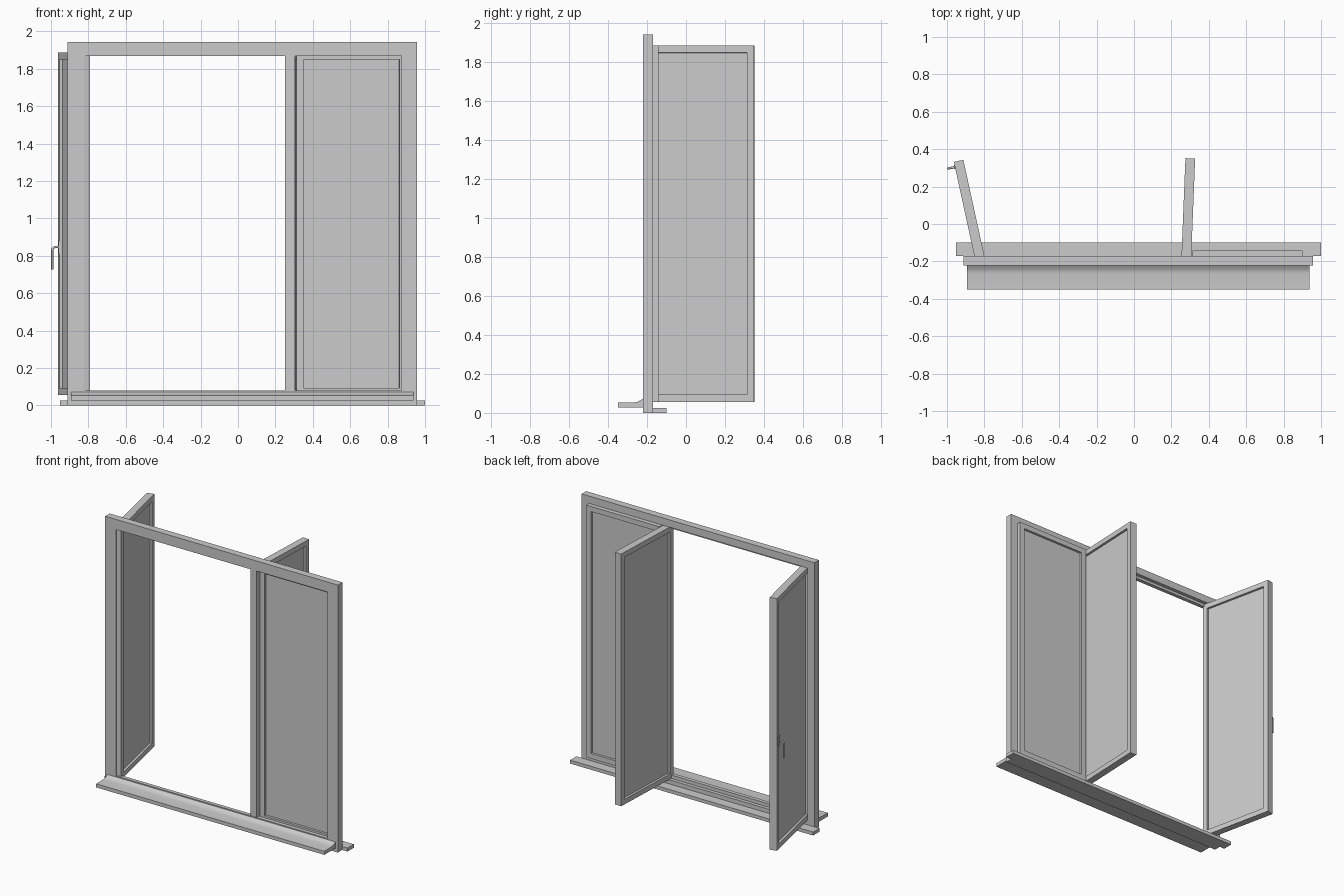
import bpy, bmesh, math
from mathutils import Matrix, Vector

if "Cube" in bpy.data.objects:
    bpy.data.objects.remove(bpy.data.objects["Cube"])

T = 0.052            # leaf thickness
Z0, Z1 = 0.056, 1.887  # leaf bottom and top

grey = bpy.data.materials.new("light_grey")
grey.diffuse_color = (0.6, 0.6, 0.6, 1)
grey.use_nodes = True
grey.node_tree.nodes["Principled BSDF"].inputs["Base Color"].default_value = grey.diffuse_color


def finish(name, bm, matrix=None):
    bmesh.ops.recalc_face_normals(bm, faces=bm.faces[:])
    me = bpy.data.meshes.new(name)
    bm.to_mesh(me)
    bm.free()
    me.materials.append(grey)
    ob = bpy.data.objects.new(name, me)
    bpy.context.collection.objects.link(ob)
    if matrix:
        ob.matrix_world = matrix
    return ob


def box_bm(lo, hi):
    lo, hi = Vector(lo), Vector(hi)
    bm = bmesh.new()
    bmesh.ops.create_cube(bm, size=1)
    for v in bm.verts:
        v.co = [(lo[i] + hi[i]) / 2 + v.co[i] * (hi[i] - lo[i]) for i in range(3)]
    bm.normal_update()
    return bm


def placed(x, y, degrees):
    return Matrix.Translation((x, y, 0)) @ Matrix.Rotation(math.radians(degrees), 4, 'Z')


def leaf(name, width, matrix):
    """Door leaf: slab with a recessed panel on both faces."""
    bm = box_bm((0, 0, Z0), (width, T, Z1))
    for f in [f for f in bm.faces if abs(f.normal.y) > 0.9]:
        bmesh.ops.inset_region(bm, faces=[f], thickness=0.053)
        bmesh.ops.inset_region(bm, faces=[f], thickness=0.001, depth=-0.016)
    return finish(name, bm, matrix)


# Outer frame: rebated section swept around a rectangle
# each ring: x min, x max, z min, z max, y
rings = [(-0.912, 0.957, 0.0, 1.942, -0.222),
         (-0.912, 0.957, 0.0, 1.942, -0.170),
         (-0.856, 0.902, 0.055, 1.889, -0.170),
         (-0.856, 0.902, 0.055, 1.889, -0.195),
         (-0.826, 0.874, 0.080, 1.869, -0.195),
         (-0.826, 0.874, 0.080, 1.869, -0.222)]
bm = bmesh.new()
loops = [[bm.verts.new(c) for c in ((a, y, c0), (b, y, c0), (b, y, c1), (a, y, c1))]
         for a, b, c0, c1, y in rings]
for i, r in enumerate(loops):
    s = loops[(i + 1) % len(loops)]
    for k in range(4):
        n = (k + 1) % 4
        bm.faces.new((r[k], r[n], s[n], s[k]))
finish("outer_frame", bm)

# Inside ledge
finish("inner_ledge", box_bm((-0.952, -0.172, 0), (1.0, -0.099, 0.025)))

# Outside sill with a curved upstand
profile = [(-0.35, 0.027), (-0.35, 0.053), (-0.265, 0.054), (-0.252, 0.056),
           (-0.240, 0.061), (-0.230, 0.067), (-0.221, 0.073), (-0.221, 0.027)]
bm = bmesh.new()
ends = [[bm.verts.new((x, y, z)) for y, z in profile] for x in (-0.894, 0.938)]
for e in ends:
    bm.faces.new(e)
for i in range(len(profile)):
    j = (i + 1) % len(profile)
    bm.faces.new((ends[0][i], ends[0][j], ends[1][j], ends[1][i]))
sill = finish("outer_sill", bm)
bpy.context.view_layer.objects.active = sill
sill.select_set(True)
bpy.ops.object.shade_smooth_by_angle(angle=math.radians(35))

# Three leaves: closed, folded in the middle, swung open on the left
leaf("closed_leaf", 0.588, placed(0.312, -0.194, 0))
leaf("folded_leaf", 0.57, placed(0.275, 0.352, -92.3))
open_at = placed(-0.792, -0.209, 102.3)
W = 0.565
leaf("open_leaf", W, open_at)

# Handle on the open leaf: rosette and bent lever
hx = W - 0.028
finish("handle_plate", box_bm((hx - 0.011, T - 0.001, 0.81), (hx + 0.011, T + 0.004, 0.88)), open_at)
cu = bpy.data.curves.new("handle_lever", 'CURVE')
cu.dimensions = '3D'
cu.bevel_depth = 0.006
cu.bevel_resolution = 2
cu.use_fill_caps = True
sp = cu.splines.new('POLY')
r = 0.018
path = [(T, 0.847)]
for i in range(6):
    a = math.radians(90 - 18 * i)
    path.append((T + 0.037 - r + r * math.cos(a), 0.847 - r + r * math.sin(a)))
path.append((T + 0.037, 0.727))
sp.points.add(len(path) - 1)
for p, (y, z) in zip(sp.points, path):
    p.co = (hx, y, z, 1)
cu.materials.append(grey)
lever = bpy.data.objects.new("handle_lever", cu)
bpy.context.collection.objects.link(lever)
lever.matrix_world = open_at
